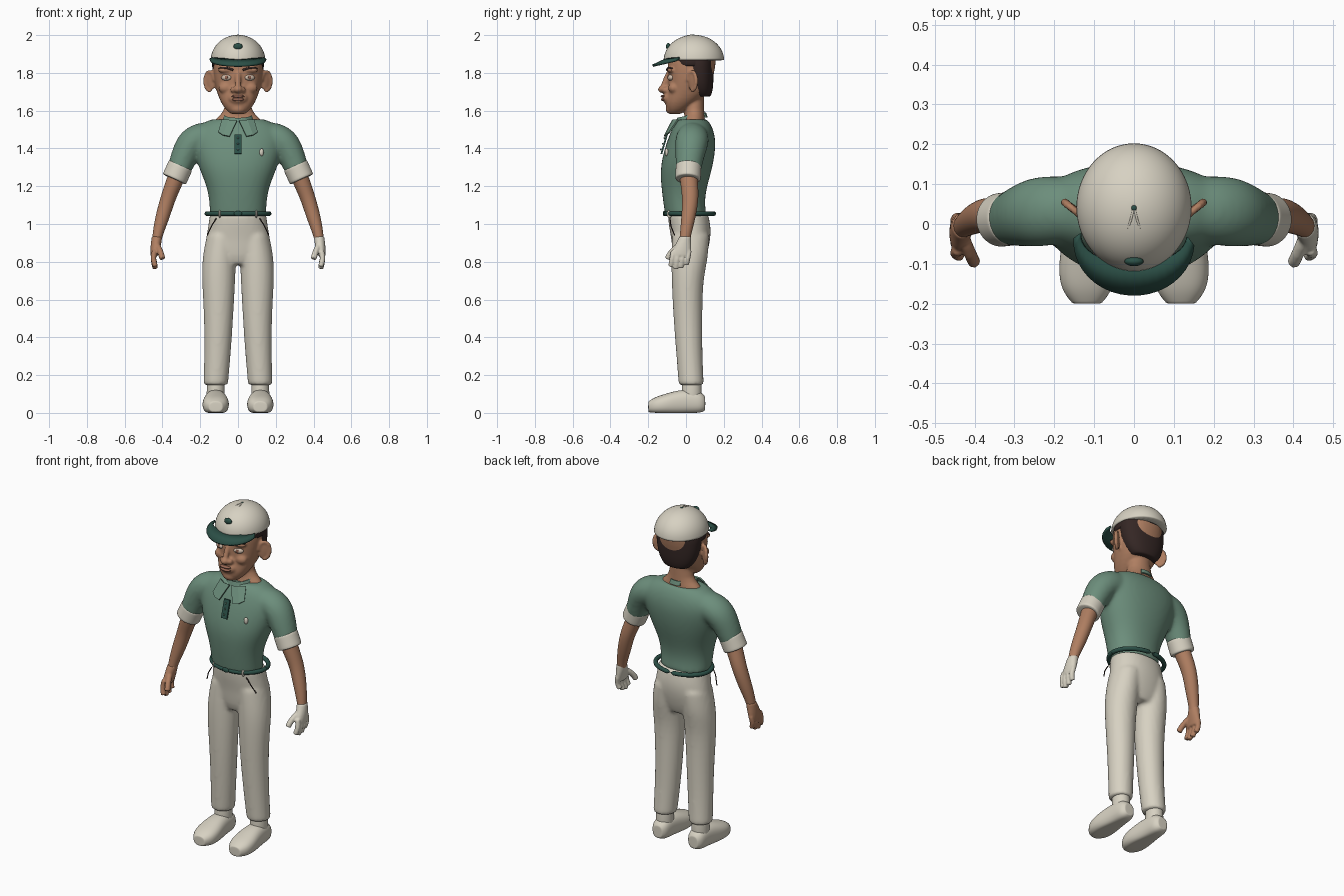
import bpy, bmesh
from math import sin, cos, pi, radians
from mathutils import Vector, Matrix

cube = bpy.data.objects.get("Cube")
if cube:
    bpy.data.objects.remove(cube)


def material(name, r, g, b):
    m = bpy.data.materials.new(name)
    m.use_nodes = True
    m.diffuse_color = (r, g, b, 1)
    bsdf = m.node_tree.nodes["Principled BSDF"]
    bsdf.inputs["Base Color"].default_value = (r, g, b, 1)
    bsdf.inputs["Roughness"].default_value = 0.8
    return m


cream = material("cream", .68, .64, .54)
green = material("sage green", .15, .27, .20)
dark_green = material("dark green", .025, .08, .063)
skin = material("skin", .43, .21, .12)
lip = material("lip brown", .3, .13, .085)
brown = material("dark brown", .035, .02, .018)
eye_white = material("eye white", .62, .5, .4)

UP = Vector((0, 0, 1))


def loft(bm, rings, s=1, axis=UP, n=16, p=2.0):
    """Skin over elliptical rings (x, y, z, rx, ry); axis None follows the path."""
    rings = [Vector(r) for r in rings]
    rings = [rings[0], rings[0].lerp(rings[1], .06)] + rings[1:-1] + \
            [rings[-1].lerp(rings[-2], .06), rings[-1]]
    rows = []
    for i, r in enumerate(rings):
        a, b = rings[max(i - 1, 0)], rings[min(i + 1, len(rings) - 1)]
        t = axis or Vector(b[:3]) - Vector(a[:3])
        v = t.cross(Vector((1, 0, 0))).normalized()
        u = v.cross(t).normalized()
        row = []
        for k in range(n):
            c, d = cos(2 * pi * k / n), sin(2 * pi * k / n)
            c = abs(c) ** (2 / p) * (1 if c > 0 else -1)
            d = abs(d) ** (2 / p) * (1 if d > 0 else -1)
            q = Vector(r[:3]) + u * r[3] * c + v * r[4] * d
            row.append(bm.verts.new((q.x * s, q.y, q.z)))
        rows.append(row)
    for a, b in zip(rows, rows[1:]):
        for k in range(n):
            j = (k + 1) % n
            bm.faces.new((a[k], a[j], b[j], b[k]))
    bm.faces.new(rows[0])
    bm.faces.new(rows[-1])


def tube(bm, points, radius, s=1, n=10):
    loft(bm, [(*q, radius, radius) for q in points], s, None, n)


def ball(bm, centre, radii, s=1, turn=0):
    x, y, z = centre
    m = Matrix.Translation((x * s, y, z)) @ Matrix.Rotation(radians(turn * s), 4, 'Z') \
        @ Matrix.Diagonal((*radii, 1))
    bmesh.ops.create_uvsphere(bm, u_segments=18, v_segments=12, radius=1, matrix=m)


def strip(bm, row_a, row_b, s=1):
    a, b = [[bm.verts.new((x * s, y, z)) for x, y, z in r] for r in (row_a, row_b)]
    for i in range(len(a) - 1):
        bm.faces.new((a[i], a[i + 1], b[i + 1], b[i]))


def finish(name, bm, mat, voxel=0, blur=4, subdivide=0, thick=0, smooth=True):
    bmesh.ops.recalc_face_normals(bm, faces=bm.faces)
    me = bpy.data.meshes.new(name)
    bm.to_mesh(me)
    bm.free()
    me.materials.append(mat)
    for f in me.polygons:
        f.use_smooth = smooth
    ob = bpy.data.objects.new(name, me)
    bpy.context.collection.objects.link(ob)
    if thick:
        ob.modifiers.new("thickness", 'SOLIDIFY').thickness = thick
    if subdivide:
        ob.modifiers.new("rounding", 'SUBSURF').levels = subdivide
        ob.modifiers["rounding"].render_levels = subdivide
    if voxel:
        r = ob.modifiers.new("blend", 'REMESH')
        r.mode, r.voxel_size, r.use_smooth_shade = 'VOXEL', voxel, True
        ob.modifiers.new("soften", 'SMOOTH').iterations = blur
    return ob


# Shirt: torso and short sleeves blended together
bm = bmesh.new()
loft(bm, [(0, 0, 1.04, .15, .11), (0, -.012, 1.12, .152, .11), (0, -.01, 1.2, .166, .122),
          (0, .002, 1.3, .21, .14), (0, .022, 1.4, .24, .136), (0, .033, 1.47, .25, .122),
          (0, .035, 1.525, .21, .1), (0, .035, 1.555, .14, .075)], n=24, p=2.2)
for s in (1, -1):
    loft(bm, [(.12, .035, 1.46, .08, .08), (.2, .035, 1.458, .086, .09), (.25, .03, 1.43, .084, .09),
              (.285, .02, 1.36, .073, .078), (.315, .012, 1.28, .063, .068)], s, None)
finish("shirt", bm, green, voxel=.011, blur=8, subdivide=2)

# Trousers: pelvis and two legs
bm = bmesh.new()
loft(bm, [(0, .01, 1.055, .15, .107), (0, .02, .99, .158, .112), (0, .027, .92, .172, .104),
          (0, .02, .83, .17, .09), (0, .02, .785, .1, .07)], n=24, p=2.2)
for s in (1, -1):
    loft(bm, [(.085, .025, .95, .08, .1), (.1, .02, .82, .092, .1), (.103, .006, .7, .09, .084),
              (.102, .01, .5, .078, .078), (.109, .018, .3, .071, .07),
              (.118, .028, .145, .066, .068)], s)
finish("trousers", bm, cream, voxel=.011, blur=4, subdivide=2)

# Shoes with flat soles, and socks
for s, side in ((1, "left"), (-1, "right")):
    bm = bmesh.new()
    loft(bm, [(.118, .102, .05, .03, .035), (.118, .08, .055, .052, .058), (.118, .02, .06, .055, .066),
              (.118, -.05, .053, .064, .066), (.118, -.11, .045, .073, .056),
              (.118, -.165, .038, .066, .046), (.118, -.2, .032, .036, .028)],
         s, Vector((0, -1, 0)), 20, 2.4)
    for v in bm.verts:
        v.co.z = max(v.co.z, 0)
    finish(side + "_shoe", bm, cream, subdivide=2)
    bm = bmesh.new()
    loft(bm, [(.118, .03, .07, .05, .055), (.118, .03, .17, .047, .052)], s)
    finish(side + "_sock", bm, cream, subdivide=1)

# Arms, cuffs, one bare hand and one gloved hand
for s, side, hand in ((1, "left", cream), (-1, "right", skin)):
    bm = bmesh.new()
    tube(bm, [(.303, .014, 1.312), (.338, .01, 1.235)], .068, s, 24)
    finish(side + "_cuff", bm, cream, subdivide=2)
    bm = bmesh.new()
    loft(bm, [(.31, .012, 1.29, .048, .05), (.346, .018, 1.2, .044, .047), (.373, .025, 1.13, .04, .044),
              (.402, .012, 1.03, .038, .038), (.425, -.002, .95, .028, .03),
              (.433, -.01, .89, .023, .028)], s, None)
    finish(side + "_arm", bm, skin, subdivide=2)
    bm = bmesh.new()
    loft(bm, [(.429, -.004, .935, .028, .032), (.433, -.012, .9, .029, .04),
              (.44, -.022, .86, .025, .052), (.443, -.025, .83, .02, .05)], s)
    for y, tip in ((.016, .785), (-.012, .768), (-.039, .762), (-.065, .775)):
        tube(bm, [(.441, y, .86), (.451, y - .008, .815), (.437, y - .015, tip)], .0155, s)
    tube(bm, [(.43, -.03, .89), (.41, -.078, .855), (.4, -.098, .815)], .017, s)
    finish(side + "_hand", bm, hand, voxel=.005, blur=2, subdivide=1)

# Head, face features, ears and neck blended together
bm = bmesh.new()
loft(bm, [(0, -.06, 1.582, .035, .03), (0, -.048, 1.605, .066, .054), (0, -.025, 1.645, .092, .088),
          (0, .005, 1.685, .108, .107), (0, .02, 1.73, .122, .116), (0, .025, 1.79, .131, .122),
          (0, .03, 1.85, .133, .13), (0, .035, 1.9, .12, .12)], n=24, p=2.3)
loft(bm, [(0, .04, 1.525, .145, .065), (0, .045, 1.565, .115, .055), (0, .045, 1.595, .07, .053),
          (0, .04, 1.7, .066, .055)])
ball(bm, (0, -.125, 1.713), (.024, .024, .02))
tube(bm, [(0, -.09, 1.8), (0, -.108, 1.76), (0, -.125, 1.715)], .016)
ball(bm, (0, -.09, 1.665), (.055, .036, .034))
ball(bm, (0, -.085, 1.61), (.04, .024, .026))
for s in (1, -1):
    ball(bm, (.024, -.11, 1.71), (.018, .02, .016), s)
    ball(bm, (.065, -.065, 1.72), (.04, .03, .03), s)
    ball(bm, (.06, -.078, 1.815), (.048, .022, .016), s)
    ball(bm, (.148, .035, 1.755), (.034, .01, .058), s, 40)
    rim = [radians(a) for a in range(-100, 181, 35)]
    tube(bm, [(.15 + .026 * cos(a), .034 + .022 * cos(a), 1.757 + .054 * sin(a)) for a in rim], .011, s)
finish("head", bm, skin, voxel=.007, blur=3, subdivide=1)

# Eyes, irises, eyebrows and lips
for s, side in ((1, "left"), (-1, "right")):
    bm = bmesh.new()
    ball(bm, (.062, -.082, 1.775), (.028, .015, .016), s, 18)
    finish(side + "_eye", bm, eye_white)
    bm = bmesh.new()
    ball(bm, (.062, -.095, 1.776), (.009, .004, .01), s, 18)
    finish(side + "_iris", bm, lip)
    bm = bmesh.new()
    tube(bm, [(.025, -.1, 1.815), (.06, -.098, 1.829), (.1, -.074, 1.822)], .007, s)
    finish(side + "_eyebrow", bm, brown, subdivide=1)
bm = bmesh.new()
ball(bm, (0, -.12, 1.676), (.036, .014, .008))
ball(bm, (0, -.118, 1.659), (.034, .015, .009))
finish("lips", bm, lip)

# Hair at the back and a band below the cap
bm = bmesh.new()
loft(bm, [(0, .085, 1.675, .075, .045), (0, .076, 1.71, .113, .068), (0, .067, 1.79, .137, .08),
          (0, .062, 1.885, .14, .085)], n=24, p=2.2)
loft(bm, [(0, .033, 1.835, .138, .118), (0, .035, 1.885, .14, .128)], n=24)
finish("hair", bm, brown, subdivide=1)

# Cap: dome, crown folds, button, badge and visor
bm = bmesh.new()
tilt = [radians(a) for a in range(0, 90, 11)]
loft(bm, [(0, .042, 1.866 + .136 * sin(a), .146 * cos(a), .162 * cos(a)) for a in tilt]
     + [(0, .042, 2.0, .004, .004)], n=32)
finish("cap_dome", bm, cream, subdivide=1)
bm = bmesh.new()
for s in (1, -1):
    tube(bm, [(.002, .035, 2.0), (.008, .01, 1.998), (.015, -.01, 1.99)], .003, s, 8)
finish("cap_folds", bm, cream)
bm = bmesh.new()
ball(bm, (0, .04, 2.0), (.007, .007, .004))
ball(bm, (0, -.094, 1.94), (.024, .012, .018))
finish("cap_badge_and_button", bm, dark_green)
bm = bmesh.new()
arc = [radians(a) for a in range(176, 365, 9)]
outer = [(.152 * cos(a), -.045 + .135 * sin(a), 1.873 + .03 * sin(a)) for a in arc]
inner = [(.138 * cos(a), -.03 + .075 * sin(a), 1.884 - .006 * abs(sin(a))) for a in arc]
strip(bm, inner, outer)
finish("cap_visor", bm, dark_green, thick=.012)

# Collar band, collar flaps and knot
bm = bmesh.new()
arc = [radians(a) for a in range(150, 391, 15)]
strip(bm, [(.085 * cos(a), .03 + .085 * sin(a), 1.555 + .018 * sin(a)) for a in arc],
      [(.077 * cos(a), .03 + .077 * sin(a), 1.58 + .018 * sin(a)) for a in arc])
arc = [radians(a) for a in range(65, 116, 10)]
strip(bm, [(.085 * cos(a), .03 + .085 * sin(a), 1.565) for a in arc],
      [(.077 * cos(a), .03 + .077 * sin(a), 1.59) for a in arc])
for s in (1, -1):
    strip(bm, [(.005, -.075, 1.55), (.05, -.07, 1.552), (.085, -.045, 1.555)],
          [(.045, -.118, 1.465), (.08, -.11, 1.472), (.105, -.09, 1.488)], s)
finish("collar", bm, green, thick=.008, smooth=False)

# Button placket and chest badge
bm = bmesh.new()
strip(bm, [(-.019, -.105, 1.475), (.019, -.105, 1.475)], [(-.019, -.135, 1.372), (.019, -.135, 1.372)])
finish("placket", bm, dark_green, thick=.009, smooth=False)
bm = bmesh.new()
for k in range(3):
    ball(bm, (0, -.115 - .009 * k, 1.455 - .03 * k), (.005, .004, .005))
finish("shirt_buttons", bm, green)
bm = bmesh.new()
ball(bm, (.125, -.103, 1.38), (.012, .009, .02), 1, 25)
finish("chest_badge", bm, cream)

# Belt, buckle, loops and pocket cords
bm = bmesh.new()
hoop = [2 * pi * k / 48 for k in range(49)]
tube(bm, [(.165 * cos(a), .02 + .128 * sin(a), 1.055) for a in hoop], .0125)
ball(bm, (0, -.115, 1.055), (.022, .008, .014))
finish("belt", bm, dark_green)
bm = bmesh.new()
for deg in (-125, -55):
    a = radians(deg)
    ball(bm, (.168 * cos(a), .02 + .131 * sin(a), 1.053), (.007, .014, .021))
finish("belt_loops", bm, cream)
bm = bmesh.new()
for s in (1, -1):
    tube(bm, [(.115, -.085, 1.03), (.14, -.08, .99), (.163, -.06, .94)], .003, s, 8)
finish("pocket_trim", bm, brown)
